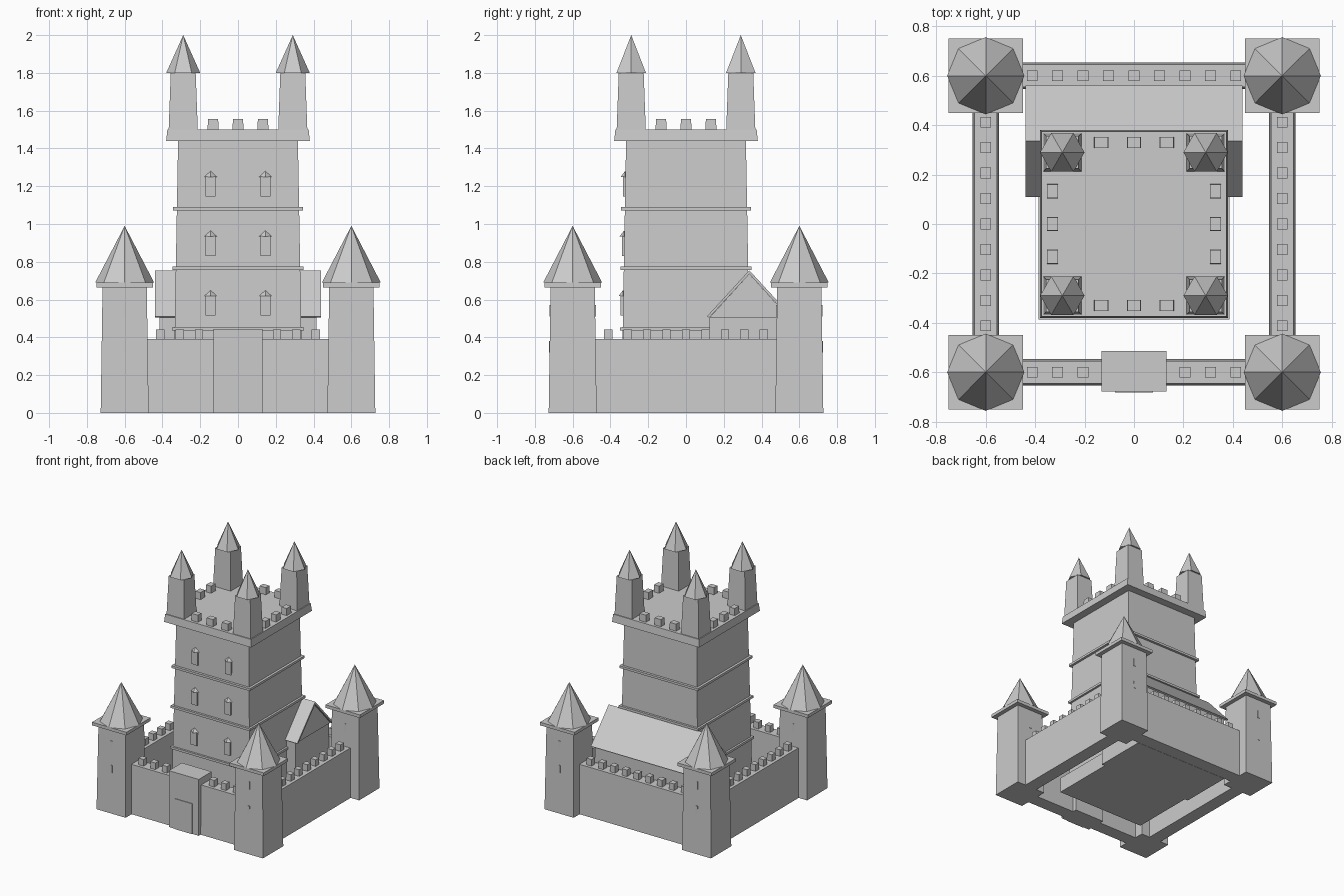
import bpy, bmesh, math
from mathutils import Vector

if "Cube" in bpy.data.objects:
    bpy.data.objects.remove(bpy.data.objects["Cube"])


def finish(name, bm):
    bmesh.ops.recalc_face_normals(bm, faces=bm.faces)
    me = bpy.data.meshes.new(name)
    bm.to_mesh(me)
    bm.free()
    ob = bpy.data.objects.new(name, me)
    bpy.context.collection.objects.link(ob)
    return ob


def block(name, x, y, z0, z1, hx, hy, tx=None, ty=None):
    """Box with half sizes hx, hy at the bottom and tx, ty at the top."""
    tx = hx if tx is None else tx
    ty = hy if ty is None else ty
    bm = bmesh.new()
    bmesh.ops.create_cube(bm, size=2)
    for v in bm.verts:
        up = v.co.z > 0
        v.co = Vector((x + v.co.x * (tx if up else hx),
                       y + v.co.y * (ty if up else hy),
                       z1 if up else z0))
    return finish(name, bm)


def spire(name, x, y, z0, z1, r, sides, sy=1.0):
    """Pointed roof with corners on the x axis."""
    bm = bmesh.new()
    ring = [bm.verts.new((x + r * math.cos(2 * math.pi * i / sides),
                          y + sy * r * math.sin(2 * math.pi * i / sides), z0))
            for i in range(sides)]
    tip = bm.verts.new((x, y, z1))
    bm.faces.new(ring)
    for i in range(sides):
        bm.faces.new((ring[i], ring[(i + 1) % sides], tip))
    return finish(name, bm)


def extrude_x(name, profile, hx):
    """Extrude a (y, z) profile from -hx to hx."""
    bm = bmesh.new()
    face = bm.faces.new([bm.verts.new((-hx, y, z)) for y, z in profile])
    out = bmesh.ops.extrude_face_region(bm, geom=[face])
    verts = [g for g in out["geom"] if isinstance(g, bmesh.types.BMVert)]
    bmesh.ops.translate(bm, verts=verts, vec=(2 * hx, 0, 0))
    return finish(name, bm)


corners = [(sx, sy) for sx in (-1, 1) for sy in (-1, 1)]

# Corner towers with cap slab, roof and arrow slits
for sx, sy in corners:
    x, y = 0.6 * sx, 0.6 * sy
    block("corner_tower", x, y, 0, 0.67, 0.127, 0.127, 0.117, 0.117)
    block("corner_tower_cap", x, y, 0.665, 0.69, 0.15, 0.15)
    spire("corner_tower_roof", x, y, 0.69, 0.99, 0.156, 8)
    for side in (-1, 1):
        for z in (0.35, 0.54):
            face = 0.127 - 0.01 * z / 0.67
            block("arrow_slit", x, y + side * face, z - 0.03, z + 0.03, 0.008, 0.004)

# Curtain walls and their merlons
for s in (-1, 1):
    block("side_wall", 0.6 * s, 0, 0, 0.39, 0.053, 0.5, 0.046, 0.5)
    block("end_wall", 0, 0.6 * s, 0, 0.39, 0.5, 0.053, 0.5, 0.046)
    for i in range(-4, 5):
        p = 0.103 * i
        block("wall_merlon", 0.6 * s, p, 0.39, 0.442, 0.022, 0.022)
        if s > 0 or abs(i) > 1:
            block("wall_merlon", p, 0.6 * s, 0.39, 0.442, 0.022, 0.022)

# Gatehouse and door
block("gatehouse", 0, -0.596, 0, 0.445, 0.131, 0.081)
block("gate_door", 0, -0.66, 0, 0.24, 0.077, 0.022)

# Keep with plinth, string courses and battlement slab
block("keep_plinth", 0, 0, 0, 0.12, 0.387, 0.387)
block("keep", 0, 0, 0, 1.45, 0.343, 0.343, 0.317, 0.317)
for z, h in ((0.435, 0.35), (0.757, 0.346), (1.072, 0.343)):
    block("string_course", 0, 0, z, z + 0.018, h, h)
block("battlement_slab", 0, 0, 1.44, 1.5, 0.38, 0.38, 0.374, 0.374)
for s in (-1, 1):
    for p in (-0.132, 0, 0.132):
        block("keep_merlon", p, 0.33 * s, 1.5, 1.555, 0.029, 0.023, 0.027, 0.022)
        block("keep_merlon", 0.33 * s, p, 1.5, 1.555, 0.023, 0.029, 0.022, 0.027)

# Keep turrets
for sx, sy in corners:
    x, y = 0.29 * sx, 0.29 * sy
    block("keep_turret", x, y, 1.5, 1.8, 0.077, 0.077, 0.066, 0.066)
    spire("keep_turret_roof", x, y, 1.8, 2.0, 0.09, 6)

# Hooded windows on the front of the keep
for x in (-0.145, 0.145):
    for z in (0.515, 0.831, 1.146):
        face = -0.343 + 0.026 * z / 1.45
        block("window", x, face, z, z + 0.105, 0.026, 0.012)
        spire("window_hood", x, face, z + 0.103, z + 0.134, 0.034, 4, 0.7)

# Hall behind the keep with gabled roof
block("hall", 0, 0.335, 0, 0.51, 0.415, 0.21)
extrude_x("hall_gable", [(0.125, 0.505), (0.545, 0.505), (0.335, 0.735)], 0.425)
extrude_x("hall_roof", [(0.11, 0.51), (0.335, 0.755), (0.56, 0.51),
                        (0.547, 0.505), (0.335, 0.735), (0.123, 0.505)], 0.44)
